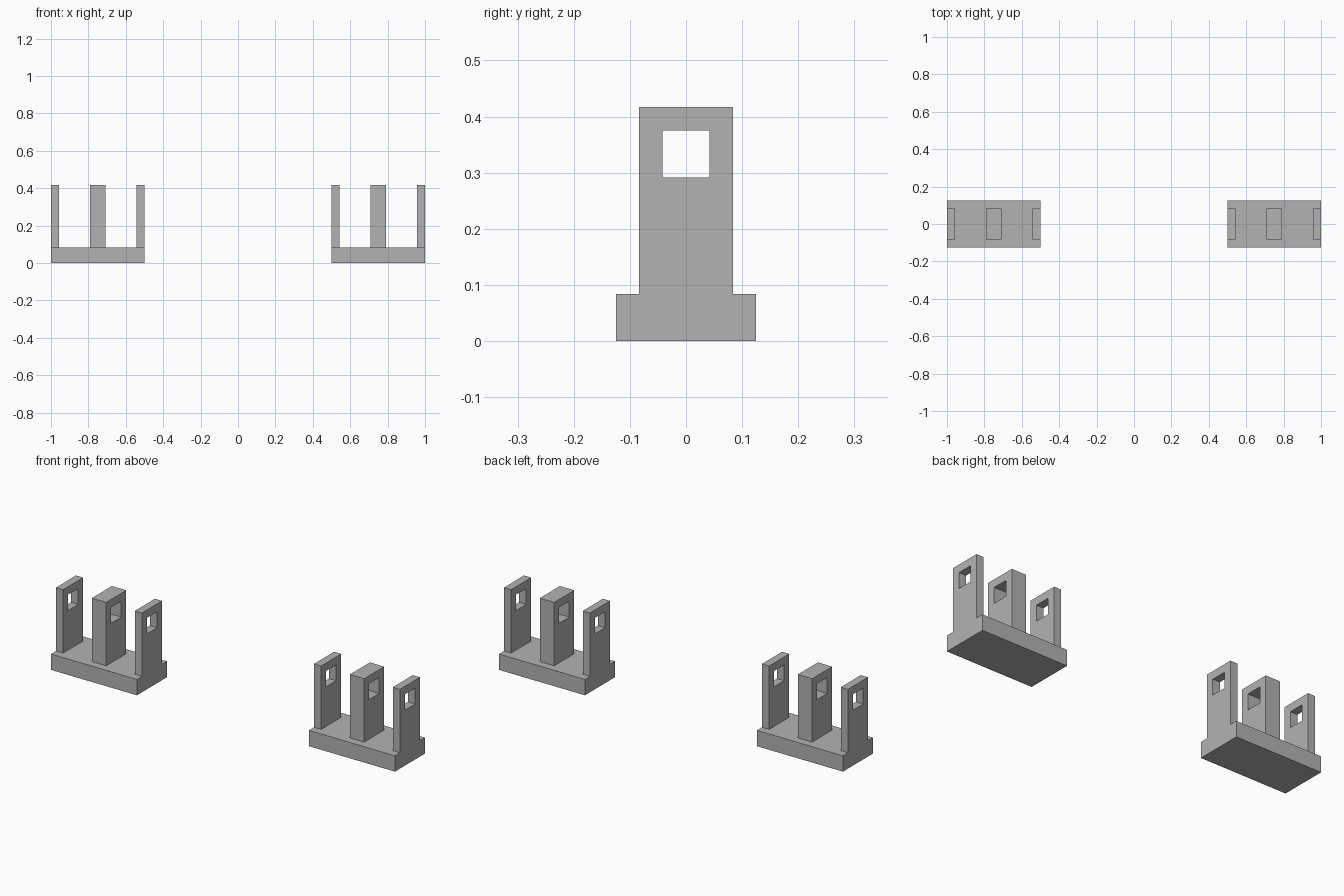
import bpy

if "Cube" in bpy.data.objects:
    bpy.data.objects.remove(bpy.data.objects["Cube"])

U = 1 / 24  # design grid unit

grey = bpy.data.materials.new("plain grey")
grey.diffuse_color = (0.45, 0.45, 0.45, 1)
grey.use_nodes = True
grey.node_tree.nodes["Principled BSDF"].inputs["Base Color"].default_value = grey.diffuse_color


def box(name, x0, x1, y, z0, z1, helper=False):
    """Box in grid units, symmetric about y = 0."""
    v = [(x * U, s * y * U, z * U) for x in (x0, x1) for s in (-1, 1) for z in (z0, z1)]
    f = [(0, 1, 3, 2), (4, 6, 7, 5), (0, 4, 5, 1), (2, 3, 7, 6), (0, 2, 6, 4), (1, 5, 7, 3)]
    me = bpy.data.meshes.new(name)
    me.from_pydata(v, [], f)
    me.materials.append(grey)
    ob = bpy.data.objects.new(name, me)
    bpy.context.collection.objects.link(ob)
    ob.hide_render = helper
    ob.hide_viewport = False
    if helper:
        ob.display_type = 'WIRE'
    return ob


def boolean(ob, other, operation):
    m = ob.modifiers.new(other.name, 'BOOLEAN')
    m.operation = operation
    m.solver = 'EXACT'
    m.object = other


for side, x in (("left", -24), ("right", 12)):
    # base slab
    base = box(side + "_bracket", x, x + 12, 3, 0, 2)
    # two thin end posts and a thick middle post
    for part, a, b in (("inner", 0, 1), ("middle", 5, 7), ("outer", 11, 12)):
        post = box(f"{side}_{part}_post", x + a, x + b, 2, 1, 10, True)
        boolean(base, post, 'UNION')
    # square pin hole through all posts
    hole = box(side + "_hole_cutter", x - 1, x + 13, 1, 7, 9, True)
    boolean(base, hole, 'DIFFERENCE')
    # bake the result, merge coplanar faces, drop the helpers
    d = base.modifiers.new("merge_flat", 'DECIMATE')
    d.decimate_type = 'DISSOLVE'
    deps = bpy.context.evaluated_depsgraph_get()
    me = bpy.data.meshes.new_from_object(base.evaluated_get(deps))
    base.modifiers.clear()
    base.data = me
    for ob in [o for o in bpy.data.objects if o.hide_render]:
        bpy.data.objects.remove(ob)
